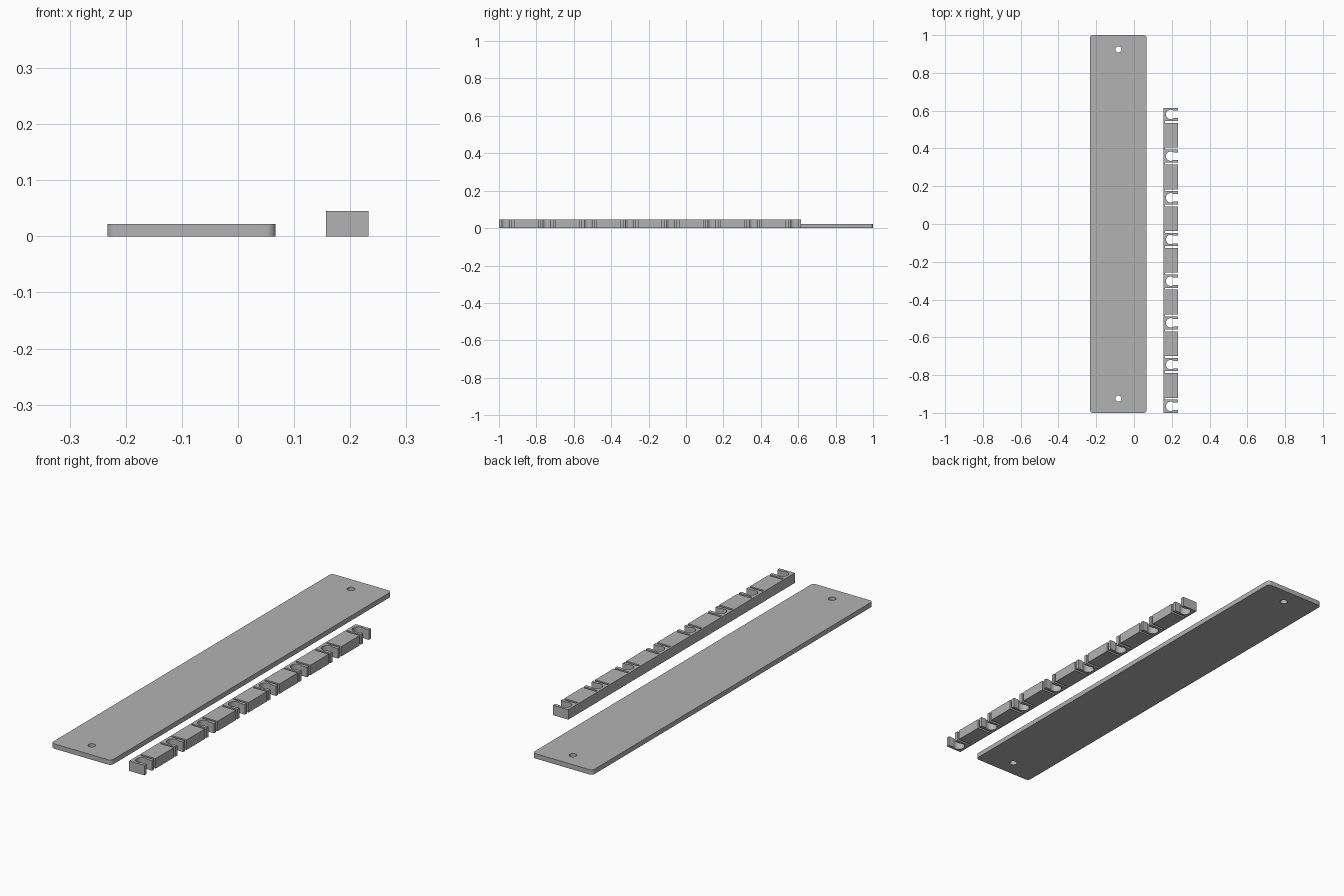
import bpy, math

if "Cube" in bpy.data.objects:
    bpy.data.objects.remove(bpy.data.objects["Cube"])

grey = bpy.data.materials.new("plain_grey")
grey.diffuse_color = (0.45, 0.45, 0.45, 1)
grey.use_nodes = True
grey.node_tree.nodes["Principled BSDF"].inputs["Base Color"].default_value = grey.diffuse_color


def arc(cx, cy, r, start, end, n):
    """Points along an arc, angles in degrees."""
    angles = [math.radians(start + (end - start) * i / n) for i in range(n + 1)]
    return [(cx + r * math.cos(a), cy + r * math.sin(a)) for a in angles]


def extruded(name, outlines, height):
    """Solid with flat caps from closed outlines; inner outlines become holes."""
    curve = bpy.data.curves.new(name + "_profile", 'CURVE')
    curve.dimensions = '2D'
    curve.fill_mode = 'BOTH'
    curve.extrude = height / 2
    for pts in outlines:
        spline = curve.splines.new('POLY')
        spline.points.add(len(pts) - 1)
        for p, (x, y) in zip(spline.points, pts):
            p.co = (x, y, 0, 1)
        spline.use_cyclic_u = True
    ob = bpy.data.objects.new(name, curve)
    bpy.context.collection.objects.link(ob)
    ob.location.z = height / 2
    bpy.ops.object.select_all(action='DESELECT')
    ob.select_set(True)
    bpy.context.view_layer.objects.active = ob
    bpy.ops.object.convert(target='MESH')
    ob = bpy.context.object
    # Weld caps to the walls
    bpy.ops.object.mode_set(mode='EDIT')
    bpy.ops.mesh.select_all(action='SELECT')
    bpy.ops.mesh.remove_doubles(threshold=0.00005)
    bpy.ops.mesh.normals_make_consistent(inside=False)
    bpy.ops.object.mode_set(mode='OBJECT')
    bpy.ops.object.shade_smooth_by_angle(angle=math.radians(30))
    ob.data.materials.clear()
    ob.data.materials.append(grey)
    return ob


# Mounting plate: rounded rectangle with a screw hole at each end
left, right, r = -0.233, 0.067, 0.016
plate = []
for cx, cy, start in ((right - r, 1 - r, 0), (left + r, 1 - r, 90),
                      (left + r, r - 1, 180), (right - r, r - 1, 270)):
    plate += arc(cx, cy, r, start, start + 90, 8)
holes = [arc(-0.083, y, 0.016, 0, 348.75, 31) for y in (-0.924, 0.924)]
extruded("mounting_plate", [plate] + holes, 0.022)

# Clip rail: eight spring clips opening to the right, relief slots between
back, front, slot_end = 0.157, 0.233, 0.165
count, arm, slot = 8, 0.035, 0.045
first, last = -1 + arm, 0.615 - arm
bore_x, bore_r, mouth = 0.194, 0.025, 0.02
a = math.degrees(math.asin(mouth / bore_r))
rail = [(back, -1)]
for i in range(count):
    y = first + (last - first) * i / (count - 1)
    if i > 0:
        rail += [(front, y - slot), (slot_end, y - slot), (slot_end, y - arm)]
    rail += [(front, y - arm), (front, y - mouth)]
    rail += arc(bore_x, y, bore_r, 360 - a, a, 24)
    rail += [(front, y + mouth), (front, y + arm)]
    if i < count - 1:
        rail += [(slot_end, y + arm), (slot_end, y + slot), (front, y + slot)]
rail.append((back, 0.615))
extruded("clip_rail", [rail], 0.045)
